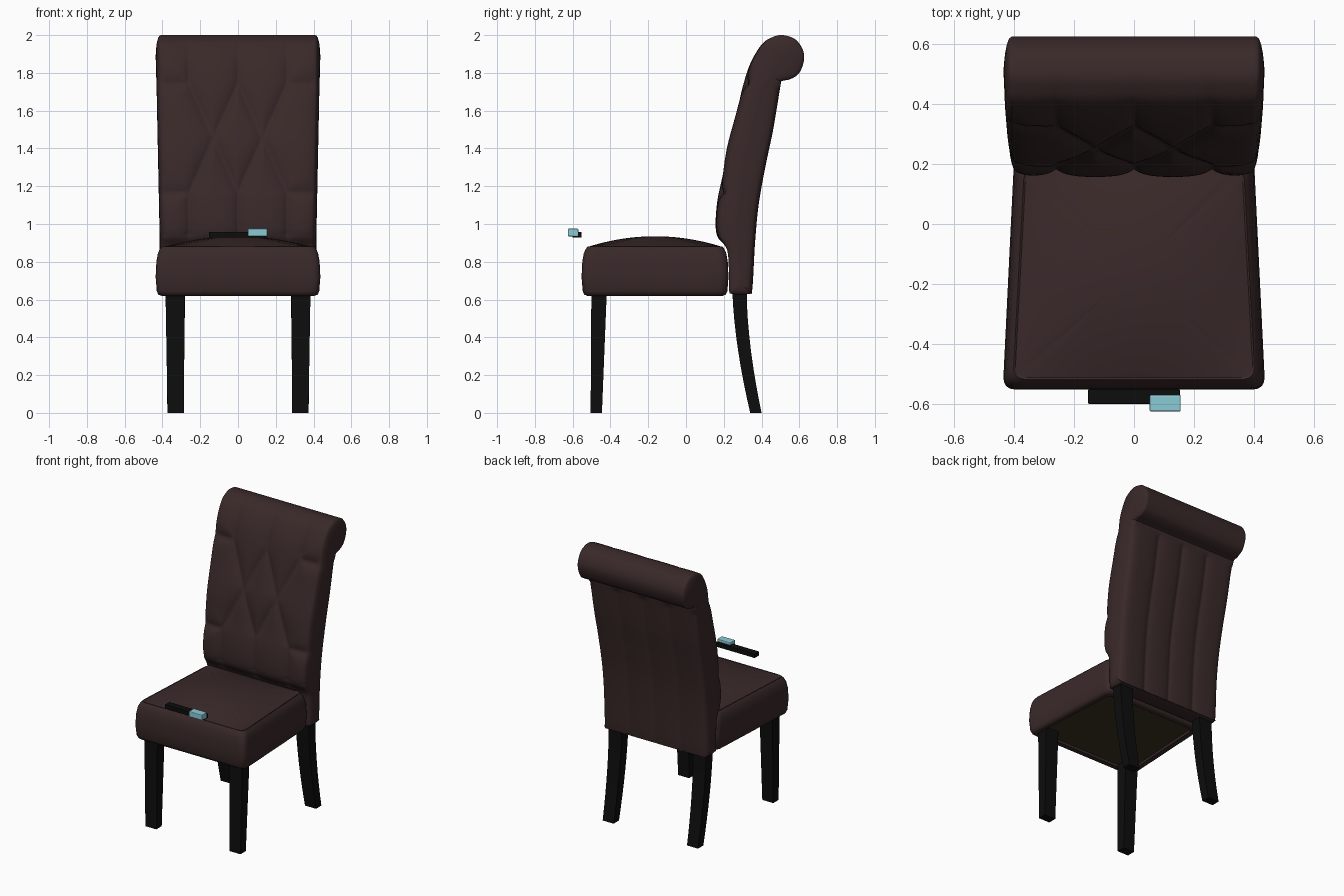
import bpy, bmesh, math
from mathutils import Vector

cube = bpy.data.objects.get("Cube")
if cube:
    bpy.data.objects.remove(cube)


def material(name, rgb):
    m = bpy.data.materials.new(name)
    m.use_nodes = True
    m.diffuse_color = (*rgb, 1)
    bsdf = m.node_tree.nodes["Principled BSDF"]
    bsdf.inputs["Base Color"].default_value = (*rgb, 1)
    bsdf.inputs["Roughness"].default_value = 0.6
    return m


LEATHER = material("dark brown leather", (0.042, 0.022, 0.022))
BLACK = material("black wood", (0.004, 0.004, 0.004))
LINING = material("olive lining", (0.045, 0.034, 0.016))
CYAN = material("pale cyan", (0.26, 0.6, 0.66))


def loft(name, rings, mat, smooth=True, angle=50):
    """Skin a list of equal-length closed rings and cap both ends."""
    bm = bmesh.new()
    loops = [[bm.verts.new(p) for p in ring] for ring in rings]
    n = len(loops[0])
    for a, b in zip(loops, loops[1:]):
        for i in range(n):
            j = (i + 1) % n
            bm.faces.new((a[i], a[j], b[j], b[i]))
    bm.faces.new(loops[0])
    bm.faces.new(loops[-1])
    bmesh.ops.recalc_face_normals(bm, faces=bm.faces)
    mesh = bpy.data.meshes.new(name)
    bm.to_mesh(mesh)
    bm.free()
    mesh.materials.append(mat)
    ob = bpy.data.objects.new(name, mesh)
    bpy.context.collection.objects.link(ob)
    if smooth:
        bpy.ops.object.select_all(action='DESELECT')
        ob.select_set(True)
        bpy.context.view_layer.objects.active = ob
        bpy.ops.object.shade_smooth_by_angle(angle=math.radians(angle))
    return ob


def rect(x, y, z, hx, hy):
    return [(x + a * hx, y + b * hy, z) for a, b in ((-1, -1), (1, -1), (1, 1), (-1, 1))]


def box(name, x, y, z, hx, hy, hz, mat, bevel):
    ob = loft(name, [rect(x, y, z - hz, hx, hy), rect(x, y, z + hz, hx, hy)], mat, False)
    mod = ob.modifiers.new("bevel", 'BEVEL')
    mod.width, mod.segments = bevel, 2


# Seat cushion: rounded tapering rings, domed top, recessed underside
SIDE = 40
FRONT, REAR, ROUND = -0.553, 0.225, 0.04


def perimeter():
    pts = []
    for k in range(4):
        for i in range(SIDE):
            p = Vector((-1 + 2 * i / SIDE, -1))
            for _ in range(k):
                p = Vector((-p.y, p.x))
            pts.append(p)
    return pts


def seat_ring(z, inset=0.0, scale=1.0, dome=0.0):
    ring = []
    mid, hy = (FRONT + REAR) / 2, (REAR - FRONT) / 2 - inset
    for p in perimeter():
        hx = 0.419 - 0.019 * p.y - inset
        q = Vector((p.x * hx, p.y * hy))
        inner = Vector((max(-hx + ROUND, min(hx - ROUND, q.x)),
                        max(-hy + ROUND, min(hy - ROUND, q.y))))
        d = q - inner
        if abs(d.x) > 1e-6 and abs(d.y) > 1e-6:
            q = inner + d.normalized() * ROUND
        a, b = p * scale
        ring.append((q.x * scale, mid + q.y * scale, z + dome * (1 - a * a) * (1 - b * b)))
    return ring


sides = [(0.645, 0.057), (0.622, 0.053), (0.62, 0.03), (0.626, 0.014), (0.645, 0.006),
         (0.72, 0), (0.8, 0.004), (0.845, 0.012), (0.868, 0.022), (0.882, 0.034), (0.878, 0.04)]
rings = [seat_ring(z, inset) for z, inset in sides]
rings += [seat_ring(0.881, 0.04, 1 - k / 20, 0.054) for k in range(20)]
loft("seat_cushion", rings, LEATHER)
loft("seat_lining", [seat_ring(0.637, 0.056), seat_ring(0.642, 0.056)], LINING, False)


# Backrest: rolled profile swept across the width with tufted front
PROFILE = [(0.245, 0.63), (0.228, 0.65), (0.226, 0.78), (0.215, 0.87), (0.168, 0.93), (0.156, 1.0),
           (0.165, 1.12), (0.19, 1.25), (0.215, 1.4), (0.262, 1.58), (0.3, 1.73), (0.34, 1.85),
           (0.4, 1.95), (0.455, 1.988), (0.51, 2.0), (0.575, 1.98), (0.615, 1.93), (0.625, 1.87),
           (0.6, 1.8), (0.555, 1.768), (0.505, 1.755), (0.5, 1.73), (0.462, 1.5),
           (0.42, 1.3), (0.385, 1.1), (0.366, 0.9), (0.352, 0.66), (0.335, 0.63)]
SPINE = [Vector(p) for p in ((0.29, 0.69), (0.28, 1.0), (0.32, 1.35), (0.4, 1.7), (0.51, 1.88))]


def smooth_loop(points, steps):
    out, n = [], len(points)
    for i in range(n):
        a, b, c, d = (Vector(points[(i + k) % n]) for k in (-1, 0, 1, 2))
        for s in range(steps):
            t = s / steps
            out.append(b + 0.5 * t * (c - a + t * (2 * a - 5 * b + 4 * c - d + t * (3 * (b - c) + d - a))))
    return out


def nearest(p, a, b):
    t = (p - a).dot(b - a) / (b - a).length_squared
    return a + (b - a) * max(0, min(1, t))


# Seams of the tufting: crossing diagonals, then lines out to the borders
TOP, MID, LOW, GAP = 1.75, 1.46, 1.17, 0.26
seams = []
for x in (-GAP, 0, GAP):
    seams += [((x, TOP), (x, 2.1)), ((x, LOW), (x, 0.8))]
for x in (-GAP / 2, GAP / 2):
    for s in (-1, 1):
        seams += [((x, MID), (x + s * GAP / 2, TOP)), ((x, MID), (x + s * GAP / 2, LOW))]
for s in (-1, 1):
    seams += [((s * GAP, z), (s * 0.38, z)) for z in (TOP, LOW)]
seams = [(Vector(a), Vector(b)) for a, b in seams]


def half_width(z):
    return 0.388 + 0.022 * max(0, z - 0.9) / 1.1


outline = smooth_loop(PROFILE, 8)
count = len(outline)
normals = []
for i in range(count):
    t = outline[(i + 1) % count] - outline[i - 1]
    normals.append(Vector((-t.y, t.x)).normalized())


def tufted(p, n, x):
    """Sink a profile point where it lies near a seam."""
    edge = half_width(p.y) - abs(x)
    if n.x < 0 and p.y > 0.88 and p.x < 0.5:
        q = Vector((x, p.y))
        dist = min((q - nearest(q, a, b)).length for a, b in seams)
        fade = min(1, max(0, (2.0 - p.y) / 0.2)) * min(1, (p.y - 0.88) / 0.06)
        sink = 0.027 * math.exp(-dist / 0.035) + 0.016 * math.exp(-edge / 0.03)
        return p - n * sink * fade
    if n.x > 0.5 and p.y < 1.73:
        dist = min(abs(x - s) for s in (-0.2, 0, 0.2))
        return p - n * (0.014 * math.exp(-dist / 0.03) + 0.01 * math.exp(-edge / 0.02))
    return p


def back_ring(u):
    ring = []
    for p, n in zip(outline, normals):
        x = u * half_width(p.y)
        q = tufted(p, n, x)
        ring.append((x, q.x, q.y))
    return ring


def cap_ring(side, t):
    """Puffed end panel shrinking onto the spine of the backrest."""
    ring = []
    for p, n in zip(outline, normals):
        x = side * half_width(p.y)
        q = tufted(p, n, x)
        c = min((nearest(q, a, b) for a, b in zip(SPINE, SPINE[1:])), key=lambda v: (v - q).length)
        q = q.lerp(c, t)
        ring.append((x + side * 0.026 * math.sqrt(1 - (1 - t) ** 2), q.x, q.y))
    return ring


COLUMNS = 96
PUFF = (0.04, 0.12, 0.25, 0.45, 0.7, 0.98)
rings = [cap_ring(-1, t) for t in reversed(PUFF)]
rings += [back_ring(-1 + 2 * k / COLUMNS) for k in range(COLUMNS + 1)]
rings += [cap_ring(1, t) for t in PUFF]
loft("backrest", rings, LEATHER, angle=75)


# Legs: tapered straight front pair, curved rear pair
for side, label in ((1, "left"), (-1, "right")):
    loft("front_leg_" + label,
         [rect(side * 0.33, -0.475, 0, 0.043, 0.03), rect(side * 0.333, -0.46, 0.65, 0.051, 0.041)],
         BLACK, False)
    curve = []
    for k in range(9):
        t = k / 8
        curve.append(rect(side * 0.331, 0.283 + 0.087 * (1 - t) ** 1.7, 0.66 * t, 0.043 + 0.008 * t, 0.03 + 0.008 * t))
    loft("rear_leg_" + label, curve, BLACK, angle=30)


# Small floating slider in front of the seat
box("slider_bar", 0, -0.576, 0.943, 0.153, 0.024, 0.015, BLACK, 0.002)
box("slider_knob", 0.104, -0.598, 0.955, 0.052, 0.028, 0.02, CYAN, 0.005)
